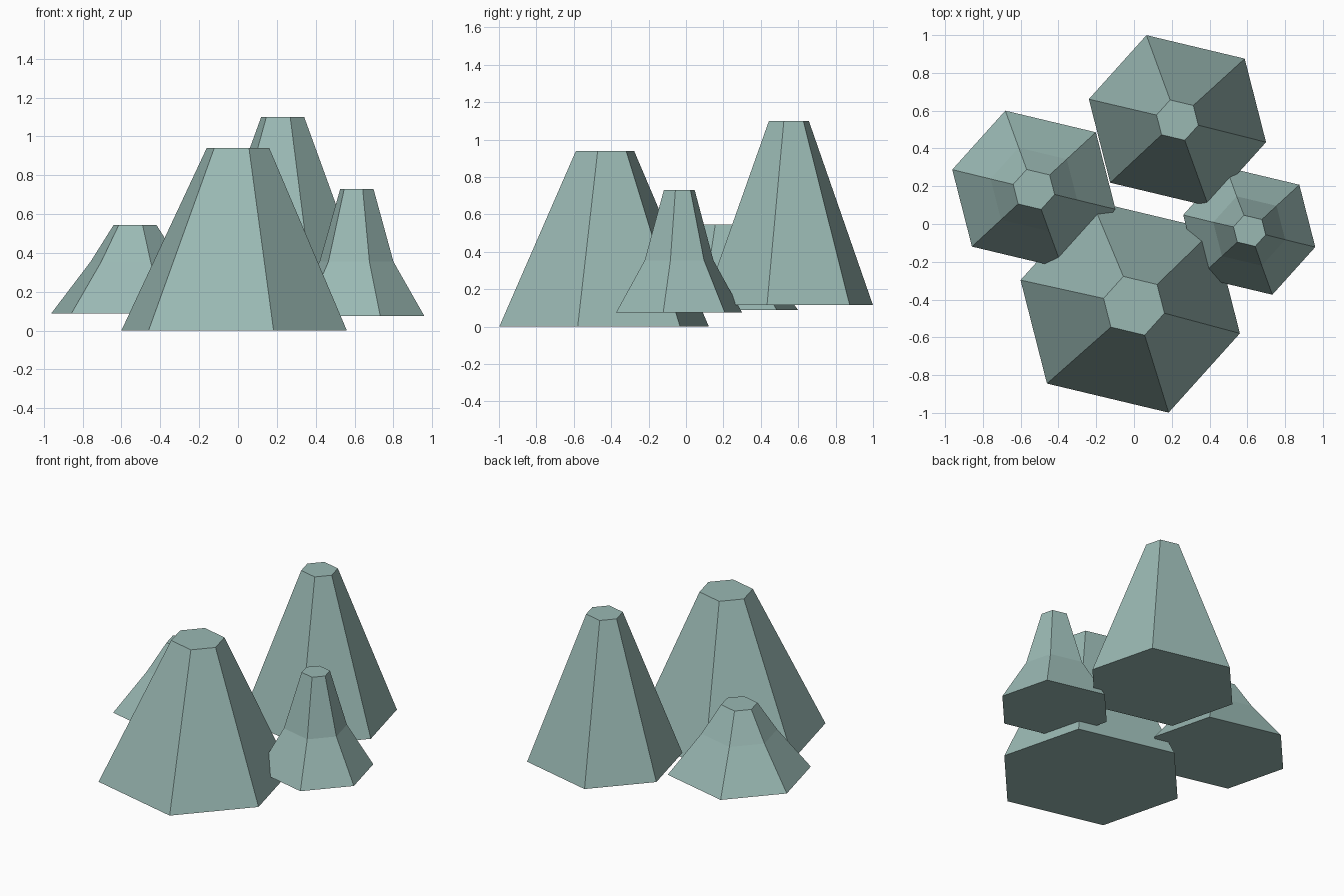
import bpy
import bmesh

if "Cube" in bpy.data.objects:
    bpy.data.objects.remove(bpy.data.objects["Cube"])

# Half of a slightly skewed hexagon; the other half is its point mirror
HALF = [(0.971, -0.236), (0.737, 0.68), (-0.34, 0.937)]
HEX = HALF + [(-x, -y) for x, y in HALF]

mat = bpy.data.materials.new("grey_green_stone")
mat.diffuse_color = (0.32, 0.48, 0.45, 1.0)
mat.use_nodes = True
mat.node_tree.nodes["Principled BSDF"].inputs["Base Color"].default_value = mat.diffuse_color


def peak(name, rings):
    """Six-sided peak through rings of (x, y, z, radius), capped at both ends."""
    bm = bmesh.new()
    loops = [[bm.verts.new((cx + r * hx, cy + r * hy, z)) for hx, hy in HEX]
             for cx, cy, z, r in rings]
    bm.faces.new(loops[0][::-1])
    bm.faces.new(loops[-1])
    for low, high in zip(loops, loops[1:]):
        for i in range(6):
            j = (i + 1) % 6
            bm.faces.new((low[i], low[j], high[j], high[i]))
    bmesh.ops.recalc_face_normals(bm, faces=bm.faces)
    mesh = bpy.data.meshes.new(name)
    bm.to_mesh(mesh)
    bm.free()
    mesh.materials.append(mat)
    obj = bpy.data.objects.new(name, mesh)
    bpy.context.collection.objects.link(obj)


# Straight-sided large peaks
peak("front_peak", [(-0.02, -0.438, 0.0, 0.598), (0.0, -0.433, 0.94, 0.166)])
peak("back_peak", [(0.23, 0.547, 0.115, 0.483), (0.23, 0.55, 1.10, 0.114)])

# Small peaks with a flared foot
peak("left_peak", [(-0.53, 0.183, 0.088, 0.445), (-0.53, 0.183, 0.355, 0.236),
                   (-0.53, 0.183, 0.545, 0.113)])
peak("right_peak", [(0.61, -0.037, 0.075, 0.36), (0.61, -0.037, 0.355, 0.196),
                    (0.612, -0.036, 0.73, 0.088)])
